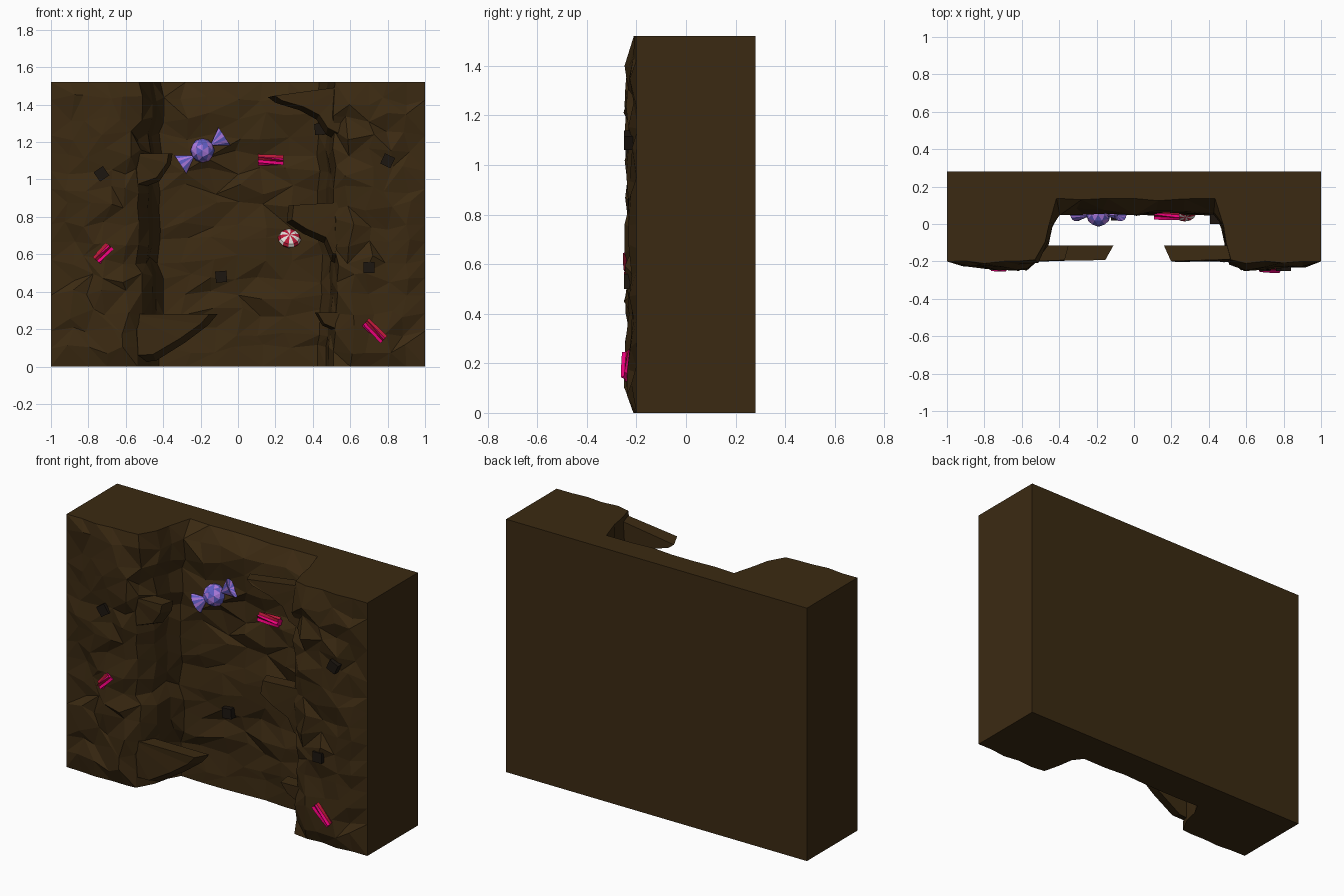
import bpy, bmesh, math, random
from mathutils import Matrix

if "Cube" in bpy.data.objects:
    bpy.data.objects.remove(bpy.data.objects["Cube"])

random.seed(7)
H = 1.52


def mat(name, c):
    m = bpy.data.materials.new(name)
    m.diffuse_color = (*c, 1)
    m.use_nodes = True
    m.node_tree.nodes["Principled BSDF"].inputs["Base Color"].default_value = m.diffuse_color
    return m


DIRT = mat("dirt", (0.044, 0.023, 0.006))
STONE = mat("dark_stone", (0.012, 0.008, 0.005))
PURPLE = mat("purple", (0.42, 0.2, 0.75))
BLUE = mat("blue", (0.12, 0.11, 0.55))
PINK = mat("pink", (0.85, 0.0, 0.2))
RED = mat("red", (0.5, 0.01, 0.04))
WHITE = mat("white", (0.75, 0.72, 0.68))


def split_ngons(bm):
    bm.normal_update()
    bmesh.ops.triangulate(bm, faces=[f for f in bm.faces if len(f.verts) > 4])


def finish(name, bm, mats, loc=(0, 0, 0), angle=0):
    """Turn a bmesh into an object; angle tilts it within the front plane."""
    bmesh.ops.recalc_face_normals(bm, faces=bm.faces)
    bm.transform(Matrix.Translation(loc) @ Matrix.Rotation(-math.radians(angle), 4, 'Y'))
    me = bpy.data.meshes.new(name)
    bm.to_mesh(me)
    bm.free()
    for m in mats:
        me.materials.append(m)
    ob = bpy.data.objects.new(name, me)
    bpy.context.collection.objects.link(ob)
    return ob


# Dirt wall: rows of a recessed profile lofted upward, closed as a solid block
def row_points(z, edge):
    xl = -0.475 + random.uniform(-0.02, 0.02)
    xr = 0.495 + random.uniform(-0.015, 0.02)
    outer = [1, .9, .8, .7, .6]
    back = .13 if z > H - .01 else .065
    front = -.205 if edge else -.215
    prof = [(-x, front) for x in outer]
    prof += [(xl - .055, -.195), (xl, -.1), (xl + .02, 0), (xl + .06, back)]
    prof += [(x, back) for x in (-.28, -.14, 0, .13, .27)]
    prof += [(xr - .06, back), (xr - .015, 0), (xr, -.1), (xr + .025, -.195)]
    prof += [(x, front) for x in reversed(outer)]
    pts = []
    for i, (x, y) in enumerate(prof):
        if abs(x) == 1:
            pts.append((x, -.2, z))
            continue
        amp = .008 if edge else .023
        y += random.uniform(-amp, amp)
        if abs(x) > .55 and not edge:
            y -= .012 * math.sin(abs(x) * 9 - 4) + .004
        dx = 0 if edge else random.uniform(-.03, .03) * (abs(x) > .55 or abs(x) < .3)
        dz = 0 if edge else random.uniform(-.03, .03)
        pts.append((x + dx, max(y, -.275), z + dz))
    return pts


bm = bmesh.new()
N = 16
rows = [[bm.verts.new(p) for p in row_points(H * k / N, k in (0, N))] for k in range(N + 1)]
for a, b in zip(rows, rows[1:]):
    for i in range(len(a) - 1):
        q = (a[i], a[i + 1], b[i + 1], b[i])
        s = random.randint(0, 1)
        bm.faces.new((q[s], q[s + 1], q[s + 2]))
        bm.faces.new((q[s], q[s + 2], q[(s + 3) % 4]))
# side columns stay straight, so the end caps are flat
bl, br, tl, tr = [bm.verts.new((x, .28, z)) for z in (0, H) for x in (-1, 1)]
bm.faces.new((bl, br, tr, tl))
bm.faces.new(rows[0] + [br, bl])
bm.faces.new(rows[-1] + [tr, tl])
bm.faces.new([r[0] for r in rows] + [tl, bl])
bm.faces.new([r[-1] for r in rows] + [tr, br])
split_ngons(bm)
finish("dirt_wall", bm, [DIRT])


# Overhanging ledges: thin plates whose front outline is a little smaller
def ledge(name, pts):
    bm = bmesh.new()
    ax, az = pts[0]
    back = [bm.verts.new((x, -.115, z)) for x, z in pts]
    front = [bm.verts.new((ax + (x - ax) * .91, -.195 + random.uniform(-.01, .008),
                           az + (z - az) * .86)) for x, z in pts]
    n = len(pts)
    for i in range(n):
        bm.faces.new((back[i], back[(i + 1) % n], front[(i + 1) % n], front[i]))
    bm.faces.new(back)
    bm.faces.new(front)
    split_ngons(bm)
    finish(name, bm, [DIRT])


ledge("lower_left_ledge", [(-.6, .28), (-.11, .28), (-.16, .22), (-.28, .13), (-.44, .03), (-.6, .02)])
ledge("upper_left_ledge", [(-.58, 1.14), (-.35, 1.14), (-.36, 1.08), (-.42, .99), (-.58, .93)])
ledge("upper_right_ledge", [(.58, 1.5), (.16, 1.44), (.2, 1.41), (.33, 1.37), (.42, 1.32), (.47, 1.24), (.58, 1.18)])
ledge("middle_right_ledge", [(.58, .88), (.27, .86), (.26, .77), (.35, .71), (.46, .66), (.5, .56), (.58, .54)])
ledge("lower_right_ledge", [(.56, .29), (.41, .29), (.45, .22), (.56, .17)])

# Small dark stones
for i, (x, y, z, a) in enumerate([(-.73, -.215, 1.03, 35), (.44, .03, 1.27, 5), (.8, -.22, 1.1, -25),
                                  (.7, -.22, .53, 0), (-.09, .05, .48, 5)]):
    bm = bmesh.new()
    bmesh.ops.create_cube(bm, size=.06)
    finish(f"stone_{i + 1}", bm, [STONE], (x, y, z), a)

# Wrapped sweet: faceted ball with two pleated fans
bm = bmesh.new()
bmesh.ops.create_icosphere(bm, subdivisions=2, radius=.065)
bm.faces.index_update()
for f in bm.faces:
    f.material_index = f.index % 2
finish("sweet_ball", bm, [PURPLE, BLUE], (-.19, .05, 1.155), 33)
for name, ang in (("sweet_fan_right", 33), ("sweet_fan_left", 213)):
    bm = bmesh.new()
    tip = bm.verts.new((.05, 0, 0))
    mid = bm.verts.new((.12, 0, 0))
    n = 16
    rim = [bm.verts.new((.14, .03 * math.sin(k * math.tau / n),
                         .058 * math.cos(k * math.tau / n))) for k in range(n)]
    for k in range(n):
        for c in (tip, mid):
            bm.faces.new((c, rim[k], rim[(k + 1) % n])).material_index = k % 2
    finish(name, bm, [PURPLE, BLUE], (-.19, .045, 1.155), ang)


# Twisted liquorice sticks: a star section swept with a twist
def stick(name, loc, length, angle):
    bm = bmesh.new()
    n, seg, prev = 12, 4, None
    for s in range(seg + 1):
        ring = []
        for k in range(n):
            r = .03 if k % 2 else .018
            t = k * math.tau / n + s * .15
            ring.append(bm.verts.new((length * (s / seg - .5), r * math.cos(t), r * math.sin(t))))
        if prev:
            for k in range(n):
                f = bm.faces.new((prev[k], prev[(k + 1) % n], ring[(k + 1) % n], ring[k]))
                f.material_index = k % 2
        else:
            bm.faces.new(ring)
        prev = ring
    bm.faces.new(prev)
    split_ngons(bm)
    finish(name, bm, [PINK, RED], loc, angle)


stick("stick_upper", (.175, .05, 1.105), .135, 0)
stick("stick_left", (-.72, -.225, .605), .105, 50)
stick("stick_right", (.73, -.232, .19), .135, -42)

# Half-buried striped mint
bm = bmesh.new()
bmesh.ops.create_uvsphere(bm, u_segments=12, v_segments=6, radius=.062)
for f in bm.faces:
    c = f.calc_center_median()
    f.material_index = int((math.atan2(c.y, c.x) + math.pi) / math.tau * 12) % 2
bm.transform(Matrix.Rotation(math.radians(50), 4, 'X') @ Matrix.Diagonal((1, 1, .5, 1)))
finish("striped_mint", bm, [RED, WHITE], (.275, .06, .685), -8)
